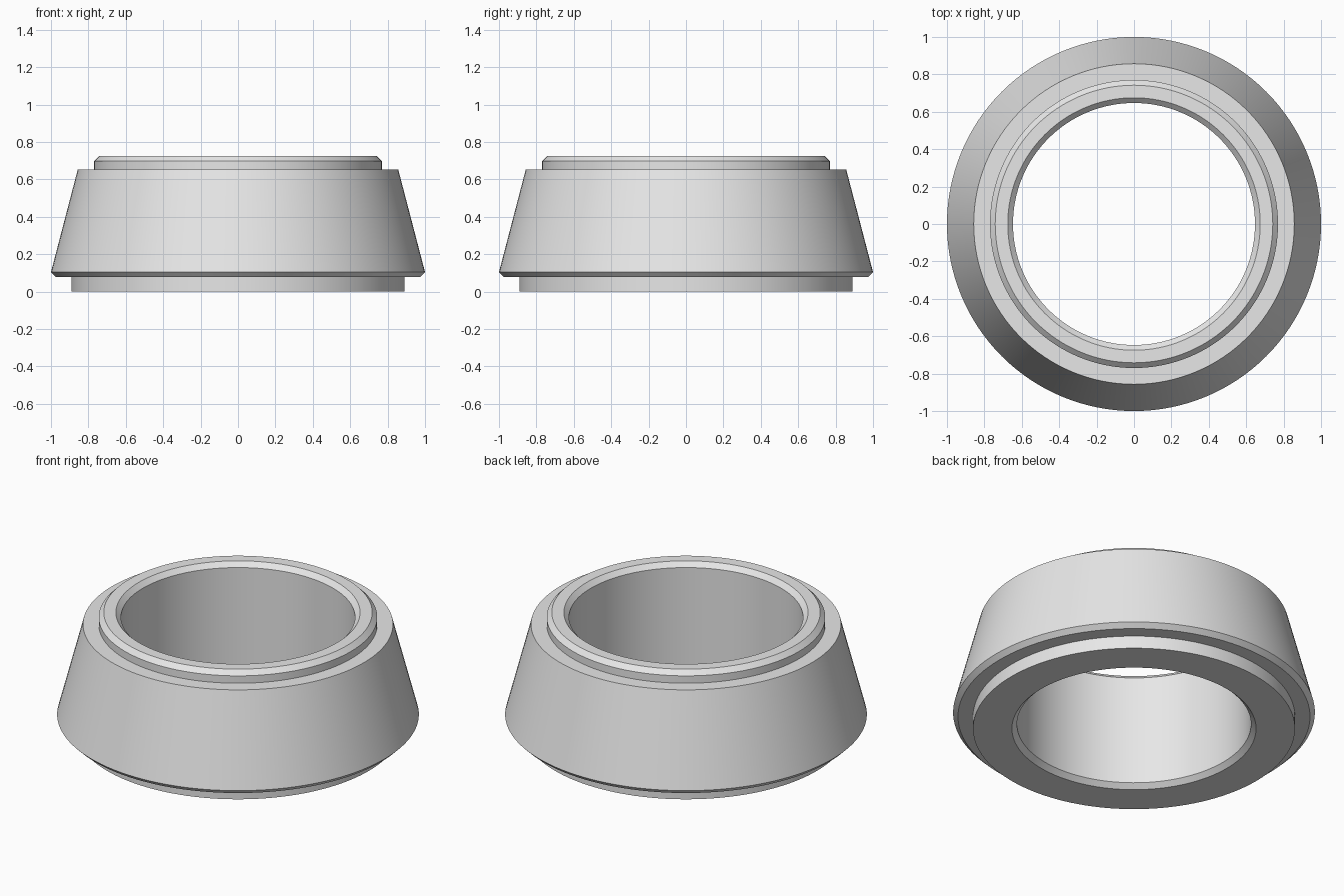
import bpy, bmesh, math

if "Cube" in bpy.data.objects:
    bpy.data.objects.remove(bpy.data.objects["Cube"])

# Closed cross-section of the ring: (radius, height)
profile = [
    (0.675, 0.0), (0.89, 0.0),       # underside
    (0.89, 0.077), (0.973, 0.077),   # recessed foot and ledge
    (1.0, 0.104), (0.857, 0.652),    # rim chamfer and tapered wall
    (0.77, 0.652), (0.77, 0.697),    # shoulder and raised collar
    (0.742, 0.725), (0.675, 0.725),  # collar chamfer and top face
    (0.647, 0.697), (0.647, 0.028),  # bore with chamfered ends
]
SEGMENTS = 128

metal = bpy.data.materials.new("grey metal")
metal.diffuse_color = (0.8, 0.8, 0.8, 1.0)
metal.use_nodes = True
metal.node_tree.nodes["Principled BSDF"].inputs["Base Color"].default_value = metal.diffuse_color

# Revolve the section around the z axis
bm = bmesh.new()
rings = []
for i in range(SEGMENTS):
    a = 2 * math.pi * i / SEGMENTS
    rings.append([bm.verts.new((r * math.cos(a), r * math.sin(a), z))
                  for r, z in profile])
n = len(profile)
for i in range(SEGMENTS):
    here, after = rings[i], rings[(i + 1) % SEGMENTS]
    for j in range(n):
        k = (j + 1) % n
        bm.faces.new((here[j], after[j], after[k], here[k]))
bmesh.ops.recalc_face_normals(bm, faces=bm.faces)

mesh = bpy.data.meshes.new("tapered_ring")
bm.to_mesh(mesh)
bm.free()
mesh.materials.append(metal)
ring = bpy.data.objects.new("tapered_ring", mesh)
bpy.context.collection.objects.link(ring)

# Smooth round walls, crisp profile corners
bpy.context.view_layer.objects.active = ring
ring.select_set(True)
bpy.ops.object.shade_smooth_by_angle(angle=math.radians(25))
